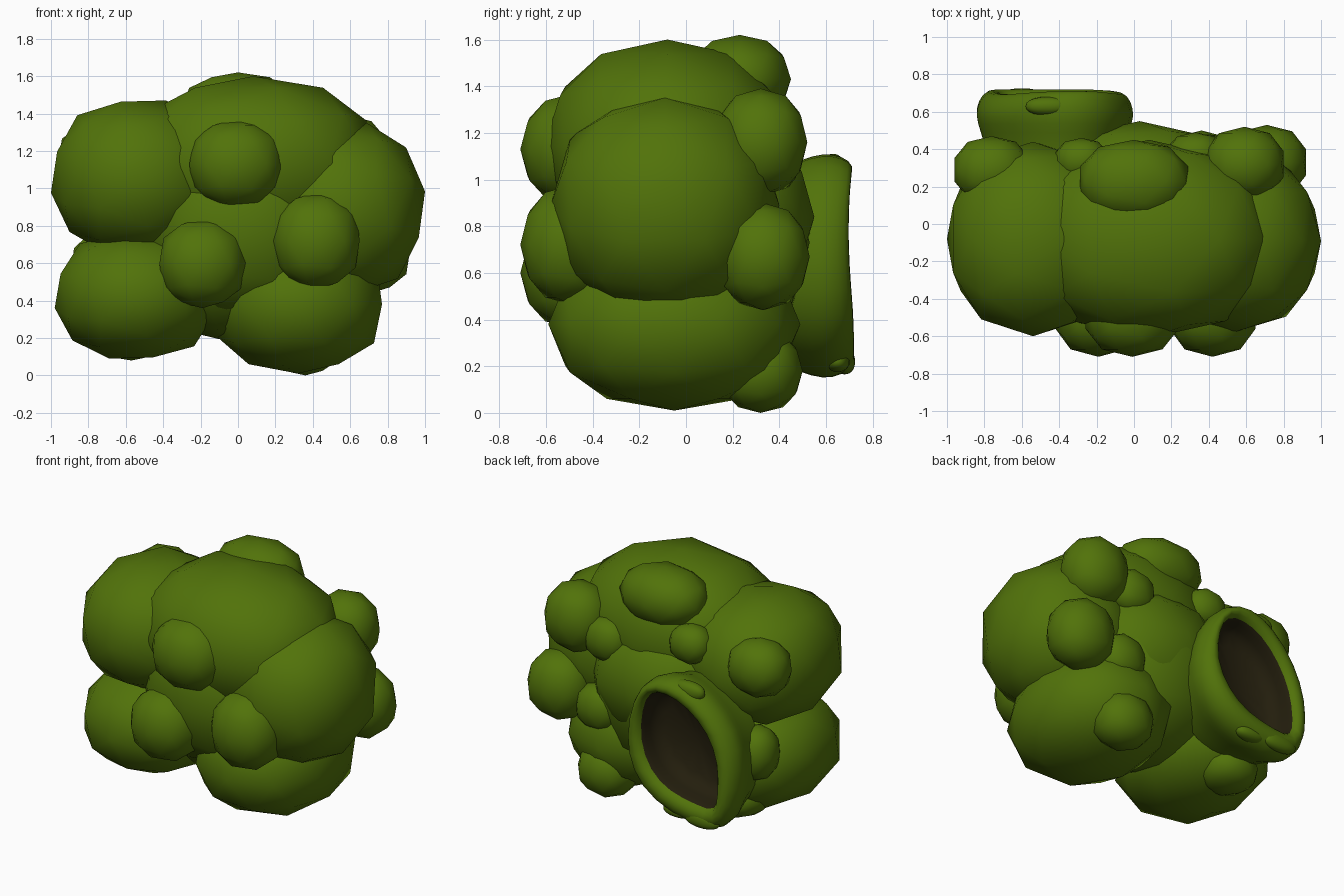
import bpy, bmesh
from math import copysign
from mathutils import Vector, Matrix

cube = bpy.data.objects.get("Cube")
if cube:
    bpy.data.objects.remove(cube, do_unlink=True)


def material(name, rgb):
    m = bpy.data.materials.new(name)
    m.use_nodes = True
    m.diffuse_color = (*rgb, 1)
    bsdf = m.node_tree.nodes["Principled BSDF"]
    bsdf.inputs["Base Color"].default_value = (*rgb, 1)
    bsdf.inputs["Roughness"].default_value = 0.8
    return m


GREEN = material("moss_green", (0.083, 0.17, 0.003))
DARK = material("dark_brown", (0.017, 0.013, 0.004))


def finish(bm, name, *mats):
    mesh = bpy.data.meshes.new(name)
    for f in bm.faces:
        f.smooth = True
    bm.to_mesh(mesh)
    bm.free()
    for m in mats:
        mesh.materials.append(m)
    ob = bpy.data.objects.new(name, mesh)
    bpy.context.collection.objects.link(ob)
    return ob


def lobe(name, centre, radii, turn=0.0, detail=2):
    """Slightly boxy low-poly ball fitted exactly to the given half sizes."""
    bm = bmesh.new()
    bmesh.ops.create_icosphere(bm, subdivisions=detail, radius=1)
    bmesh.ops.rotate(bm, verts=bm.verts, matrix=Matrix.Rotation(turn, 3, "Y"))
    for v in bm.verts:
        v.co = Vector([copysign(abs(c) ** 0.9, c) for c in v.co])
    size = [max(abs(v.co[i]) for v in bm.verts) for i in range(3)]
    for v in bm.verts:
        v.co = Vector(centre) + Vector([v.co[i] / size[i] * radii[i] for i in range(3)])
    finish(bm, name, GREEN)


# Large lobes of the body
lobe("core", (0, 0, 0.73), (0.54, 0.53, 0.56))
lobe("front_lobe", (0.02, -0.2, 0.78), (0.5, 0.4, 0.48))
lobe("back_lobe", (0.03, 0.15, 0.84), (0.48, 0.4, 0.4))
lobe("upper_right_lobe", (-0.54, -0.08, 1.06), (0.46, 0.52, 0.41), 0.3)
lobe("lower_right_lobe", (-0.54, -0.08, 0.43), (0.44, 0.52, 0.34), 0.3)
lobe("left_lobe", (0.53, -0.09, 0.89), (0.47, 0.49, 0.46), 0.3)
lobe("bottom_lobe", (0.32, -0.05, 0.38), (0.45, 0.54, 0.37))
lobe("top_lobe", (0.08, -0.08, 1.14), (0.64, 0.53, 0.46))

# Small bumps scattered over the lobes
bumps = {
    "front_upper": ((-0.01, -0.48, 1.13), (0.25, 0.23, 0.24)),
    "front_lower_right": ((-0.19, -0.48, 0.6), (0.23, 0.23, 0.24)),
    "front_lower_left": ((0.42, -0.48, 0.72), (0.23, 0.23, 0.26)),
    "crown": ((0, 0.23, 1.43), (0.29, 0.22, 0.19)),
    "left_upper": ((0.59, 0.32, 1.16), (0.21, 0.2, 0.23)),
    "left_lower": ((0.71, 0.33, 0.67), (0.21, 0.2, 0.23)),
    "right_upper": ((-0.76, 0.29, 1.16), (0.2, 0.18, 0.19)),
    "right_middle": ((-0.75, 0.31, 0.58), (0.14, 0.15, 0.18)),
    "right_lower": ((-0.57, 0.22, 0.21), (0.18, 0.19, 0.13)),
    "base": ((0.36, 0.32, 0.18), (0.19, 0.18, 0.18)),
    "back_upper_right": ((-0.28, 0.34, 1.21), (0.14, 0.12, 0.13)),
    "back_upper_left": ((0.33, 0.37, 1.09), (0.15, 0.12, 0.15)),
    "back_lower_left": ((0.4, 0.35, 0.6), (0.16, 0.13, 0.16)),
}
for name, (centre, radii) in bumps.items():
    lobe(name + "_bump", centre, radii)

# Hollow mouth at the back: a slanted outline lofted along y, blending
# from the outer wall to the opening
outer = [(-0.18, 1.08), (-0.38, 1.14), (-0.6, 1.04), (-0.79, 0.84), (-0.86, 0.6),
         (-0.84, 0.32), (-0.74, 0.15), (-0.52, 0.13), (-0.2, 0.22), (-0.03, 0.41),
         (0.02, 0.64), (-0.05, 0.92)]
inner = [(-0.19, 0.99), (-0.32, 1.0), (-0.47, 0.95), (-0.61, 0.82), (-0.7, 0.64),
         (-0.71, 0.45), (-0.71, 0.3), (-0.56, 0.32), (-0.36, 0.35), (-0.21, 0.45),
         (-0.12, 0.63), (-0.13, 0.84)]
# (scale, y, blend towards the opening)
sections = [(0.84, 0.3, 0), (0.89, 0.44, 0), (0.98, 0.54, 0), (1, 0.63, 0), (1, 0.71, 0.25),
            (1, 0.73, 0.65), (1, 0.69, 1), (0.97, 0.6, 1), (0.92, 0.47, 1)]
bm = bmesh.new()
mid = Vector((-0.42, 0.63))
rings = []
for scale, y, blend in sections:
    ring = []
    for a, b in zip(outer, inner):
        p = mid + (Vector(a).lerp(Vector(b), blend) - mid) * scale
        # the lip dips slightly above mid height
        dip = 0.035 * (1 - min(1, abs(p.y - 0.77) / 0.36)) if y > 0.6 else 0
        ring.append(bm.verts.new((p.x, y - dip, p.y)))
    rings.append(ring)
n = len(outer)
for k in range(len(rings) - 1):
    for i in range(n):
        j = (i + 1) % n
        f = bm.faces.new((rings[k][i], rings[k][j], rings[k + 1][j], rings[k + 1][i]))
        f.material_index = int(k >= 6)
cap = bm.faces.new(rings[-1])
cap.material_index = 1
bmesh.ops.recalc_face_normals(bm, faces=bm.faces)
if cap.normal.y < 0:
    bmesh.ops.reverse_faces(bm, faces=bm.faces)
mouth = finish(bm, "mouth", GREEN, DARK)
sub = mouth.modifiers.new("rounding", "SUBSURF")
sub.levels = sub.render_levels = 1

# Knobs on the lip
lobe("lip_top_knob", (-0.46, 0.63, 1.05), (0.12, 0.05, 0.06), detail=3)
lobe("lip_bottom_knob", (-0.6, 0.68, 0.22), (0.13, 0.045, 0.055), detail=3)
lobe("lip_side_knob", (-0.4, 0.65, 0.22), (0.11, 0.05, 0.045), detail=3)
